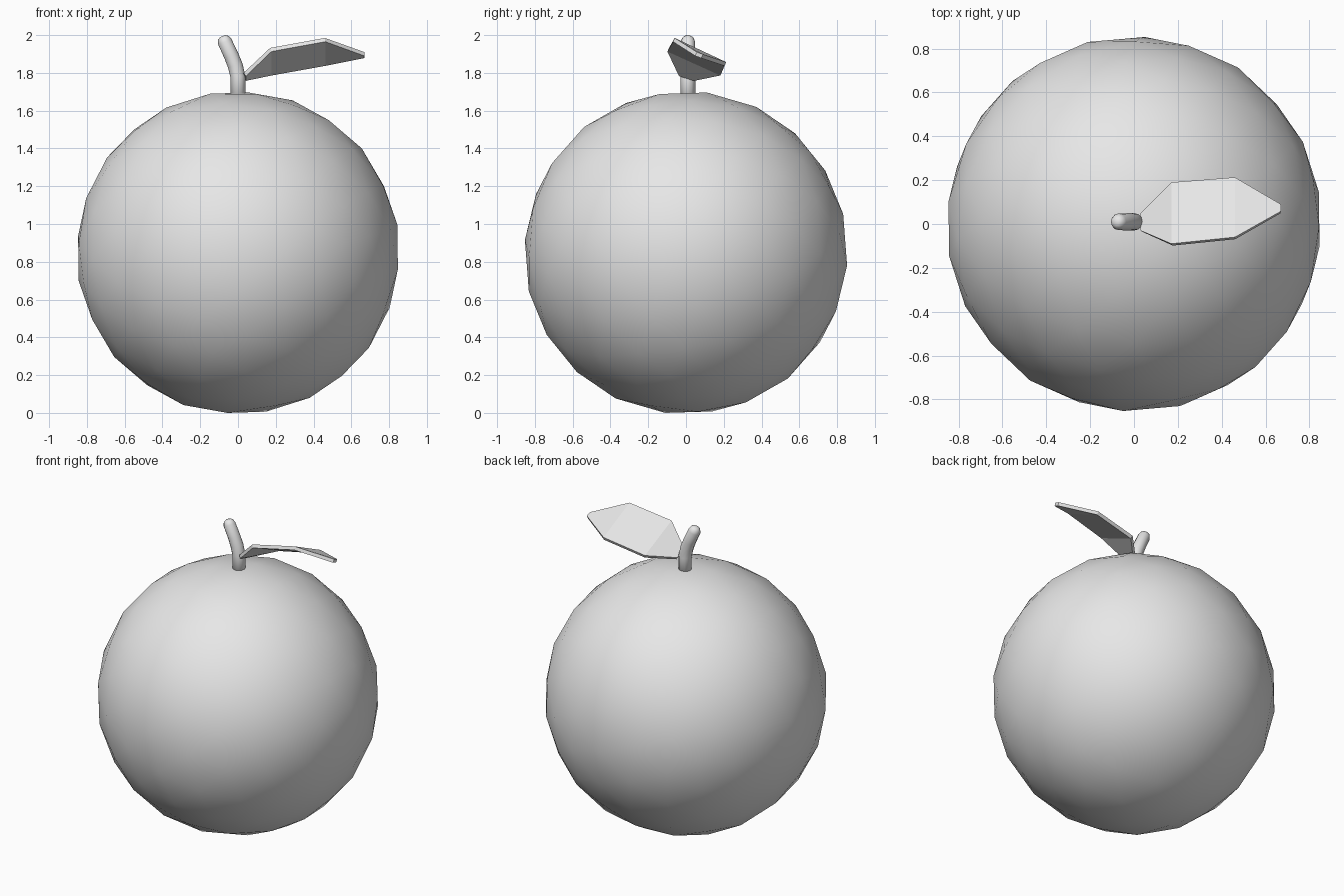
import bpy, bmesh, math
from mathutils import Vector, Euler

cube = bpy.data.objects.get("Cube")
if cube:
    bpy.data.objects.remove(cube, do_unlink=True)

grey = bpy.data.materials.new("light grey")
grey.use_nodes = True
colour = (0.8, 0.8, 0.8, 1)
grey.diffuse_color = colour
for node in grey.node_tree.nodes:
    if node.type == 'BSDF_PRINCIPLED':
        node.inputs["Base Color"].default_value = colour


def finish(name, bm, smooth):
    """Turn a bmesh into a named, coloured object."""
    bmesh.ops.recalc_face_normals(bm, faces=bm.faces[:])
    for face in bm.faces:
        face.smooth = smooth
    mesh = bpy.data.meshes.new(name)
    bm.to_mesh(mesh)
    bm.free()
    mesh.materials.append(grey)
    obj = bpy.data.objects.new(name, mesh)
    bpy.context.collection.objects.link(obj)
    return obj


# Fruit body: a tilted, smooth-shaded icosphere standing on the ground
bm = bmesh.new()
bmesh.ops.create_icosphere(bm, subdivisions=3, radius=0.857)
bmesh.ops.rotate(bm, verts=bm.verts, matrix=Euler((0.35, 0.25, 0.4)).to_matrix())
bmesh.ops.translate(bm, verts=bm.verts, vec=(0, 0, -min(v.co.z for v in bm.verts)))
finish("fruit_body", bm, True)

# Stem: round rings swept along a bent path, narrowing to a rounded tip
path = [(0, 1.62, 0.04), (0, 1.78, 0.04), (-0.015, 1.84, 0.04),
        (-0.035, 1.89, 0.039), (-0.07, 1.965, 0.038),
        (-0.077, 1.985, 0.03), (-0.081, 1.995, 0.015)]
sides = 12
bm = bmesh.new()
rings = []
for i, (x, z, radius) in enumerate(path):
    before, after = path[max(i - 1, 0)], path[min(i + 1, len(path) - 1)]
    along = Vector((after[0] - before[0], 0, after[1] - before[1])).normalized()
    side = Vector((0, 1, 0))
    across = side.cross(along)
    ring = []
    for k in range(sides):
        a = math.tau * k / sides
        ring.append(bm.verts.new(Vector((x, 0.01, z))
                    + radius * (math.cos(a) * across + math.sin(a) * side)))
    rings.append(ring)
for low, high in zip(rings, rings[1:]):
    for k in range(sides):
        n = (k + 1) % sides
        bm.faces.new((low[k], low[n], high[n], high[k]))
bm.faces.new(rings[0])
bm.faces.new(rings[-1])
finish("stem", bm, True)

# Leaf: four crosswise stations (front edge, back edge), given thickness
stations = [((0.03, -0.03, 1.80), (0.03, 0.05, 1.775)),
            ((0.17, -0.09, 1.932), (0.17, 0.19, 1.805)),
            ((0.46, -0.06, 1.985), (0.46, 0.213, 1.857)),
            ((0.67, 0.058, 1.91), (0.67, 0.09, 1.898))]
bm = bmesh.new()
rows = [[bm.verts.new(p) for p in pair] for pair in stations]
for a, b in zip(rows, rows[1:]):
    bm.faces.new((a[0], b[0], b[1], a[1]))
leaf = finish("leaf", bm, False)
if leaf.data.polygons[0].normal.z < 0:
    leaf.data.flip_normals()
solid = leaf.modifiers.new("thickness", 'SOLIDIFY')
solid.thickness = 0.022
solid.offset = -1
